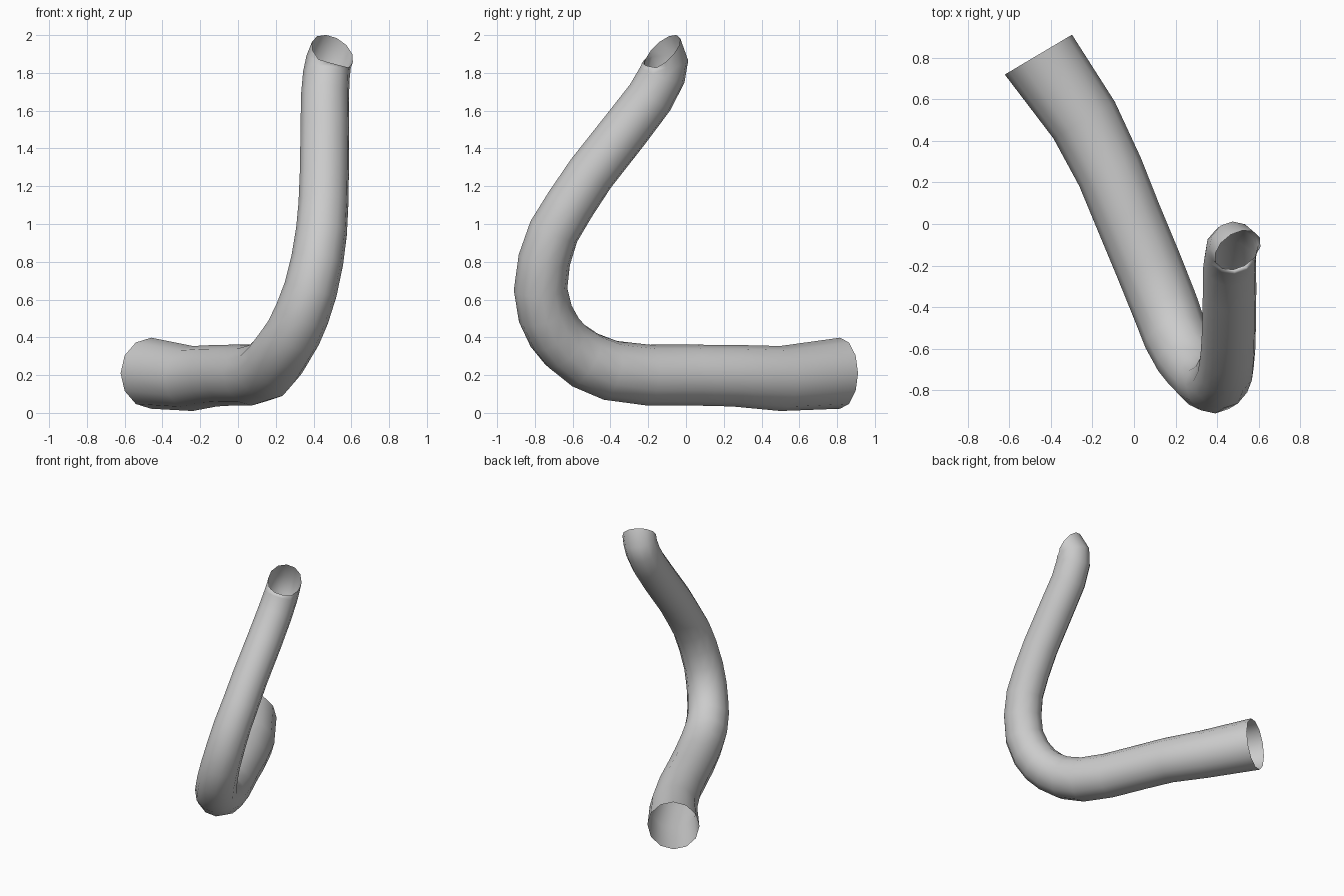
import bpy, bmesh, math
from mathutils import Vector

if "Cube" in bpy.data.objects:
    bpy.data.objects.remove(bpy.data.objects["Cube"])

SIDES = 12
# Centre line of the bent pipe: x, y, z, radius
PATH = [
    (-0.46, 0.815, 0.21, 0.188),
    (-0.24, 0.50, 0.182, 0.172),
    (-0.115, 0.25, 0.197, 0.163),
    (-0.03, 0.04, 0.20, 0.161),
    (0.07, -0.20, 0.20, 0.161),
    (0.15, -0.40, 0.225, 0.16),
    (0.20, -0.535, 0.28, 0.157),
    (0.25, -0.635, 0.355, 0.152),
    (0.295, -0.695, 0.425, 0.149),
    (0.34, -0.745, 0.525, 0.146),
    (0.385, -0.77, 0.655, 0.142),
    (0.42, -0.75, 0.81, 0.139),
    (0.442, -0.70, 0.96, 0.136),
    (0.452, -0.615, 1.10, 0.133),
    (0.457, -0.505, 1.265, 0.131),
    (0.46, -0.32, 1.50, 0.13),
    (0.46, -0.19, 1.67, 0.128),
    (0.468, -0.125, 1.79, 0.125),
    (0.48, -0.11, 1.86, 0.122),
    (0.50, -0.125, 1.91, 0.122),
]
START_DIR = Vector((0.51, -0.86, 0)).normalized()
END_DIR = Vector((0.42, -0.62, 0.66)).normalized()

pts = [Vector(p[:3]) for p in PATH]
last = len(pts) - 1


def tangent(i):
    if i == 0:
        return START_DIR
    if i == last:
        return END_DIR
    a = (pts[i] - pts[i - 1]).normalized()
    b = (pts[i + 1] - pts[i]).normalized()
    return (a + b).normalized()


# Sweep an open-ended tube, carrying the ring orientation along the path
bm = bmesh.new()
up = Vector((0, 0, 1))
prev_dir = START_DIR
rings = []
for i, p in enumerate(pts):
    t = tangent(i)
    up = prev_dir.rotation_difference(t) @ up
    up = (up - t * up.dot(t)).normalized()
    side = t.cross(up)
    prev_dir = t
    r = PATH[i][3]
    ring = []
    for k in range(SIDES):
        a = 2 * math.pi * k / SIDES
        ring.append(bm.verts.new(p + r * (up * math.cos(a) + side * math.sin(a))))
    rings.append(ring)

for a, b in zip(rings, rings[1:]):
    for k in range(SIDES):
        n = (k + 1) % SIDES
        f = bm.faces.new((a[k], a[n], b[n], b[k]))
        f.smooth = True

bmesh.ops.recalc_face_normals(bm, faces=bm.faces)
mesh = bpy.data.meshes.new("bent_pipe")
bm.to_mesh(mesh)
bm.free()
pipe = bpy.data.objects.new("bent_pipe", mesh)
bpy.context.collection.objects.link(pipe)
